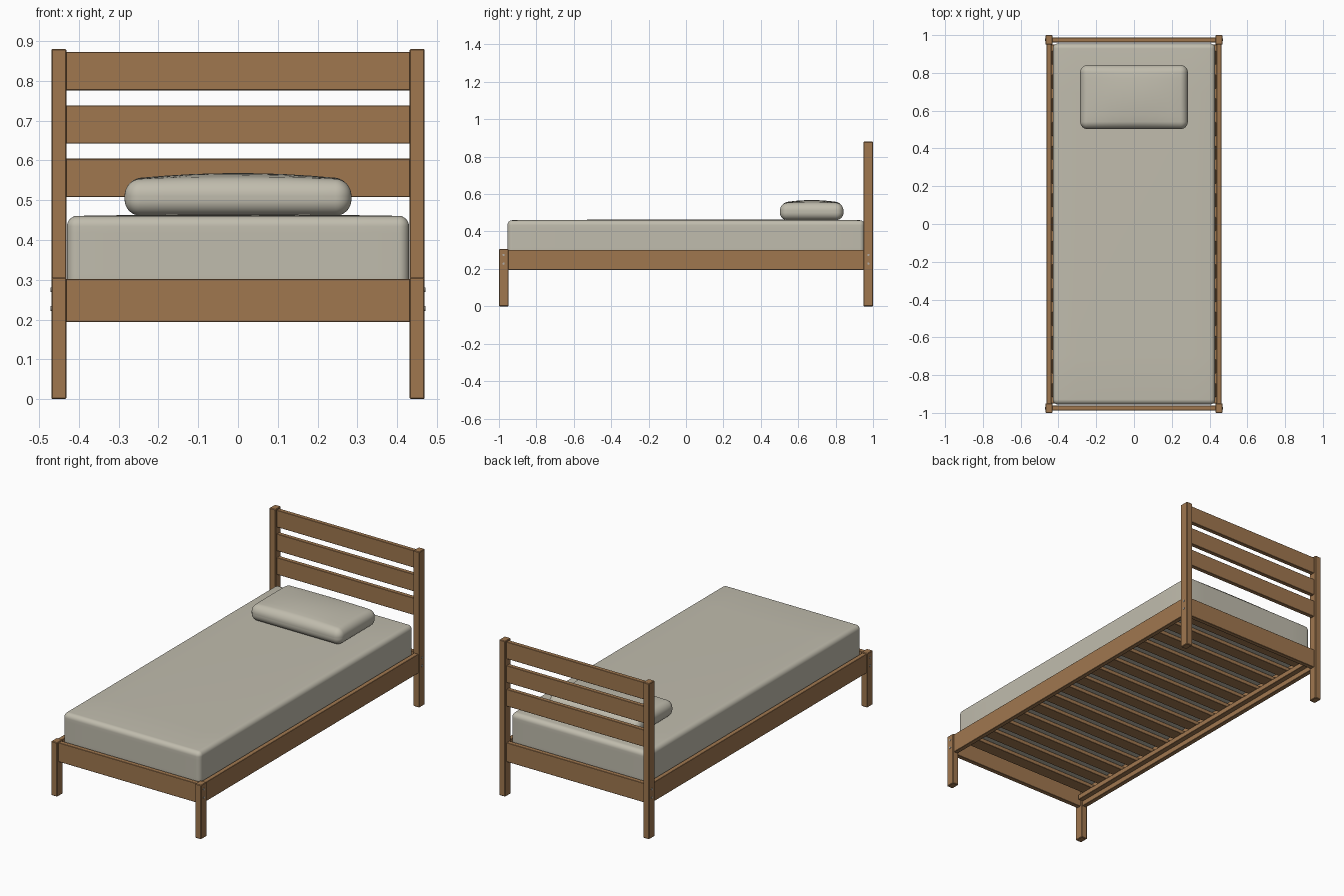
import bpy, bmesh, math
from mathutils import Vector

if "Cube" in bpy.data.objects:
    bpy.data.objects.remove(bpy.data.objects["Cube"])


def material(name, col):
    m = bpy.data.materials.new(name)
    m.diffuse_color = (*col, 1)
    m.use_nodes = True
    m.node_tree.nodes["Principled BSDF"].inputs["Base Color"].default_value = m.diffuse_color
    return m


WOOD = material("warm_wood", (0.35, 0.185, 0.078))
FABRIC = material("light_linen", (0.53, 0.505, 0.42))
METAL = material("bolt_metal", (0.45, 0.42, 0.38))


def finish(name, bm, mat):
    me = bpy.data.meshes.new(name)
    bm.to_mesh(me)
    bm.free()
    ob = bpy.data.objects.new(name, me)
    bpy.context.collection.objects.link(ob)
    me.materials.append(mat)
    return ob


def box(name, x, y, z, bevel=0.0015):
    """Board given by (min, max) ranges, with slightly eased edges."""
    bm = bmesh.new()
    bmesh.ops.create_cube(bm, size=1)
    for v in bm.verts:
        v.co = [r[0] + (c + 0.5) * (r[1] - r[0]) for c, r in zip(v.co, (x, y, z))]
    bmesh.ops.bevel(bm, geom=bm.edges[:], offset=bevel, segments=1, affect='EDGES')
    return finish(name, bm, WOOD)


def cushion(name, x, y, z, r, dome):
    """Rounded box with a gently crowned top."""
    n, k = 16, 4
    bm = bmesh.new()
    bmesh.ops.create_cube(bm, size=2)
    bmesh.ops.subdivide_edges(bm, edges=bm.edges[:], cuts=n - 1, use_grid_fill=True)
    rng = (x, y, z)
    half = [(b - a) / 2 for a, b in rng]
    mid = Vector([(a + b) / 2 for a, b in rng])

    def remap(t, h):
        i = abs(t) * n / 2
        flat = n / 2 - k
        if i <= flat:
            return math.copysign((h - r) * i / flat, t)
        return math.copysign(h - r + r * math.tan((i - flat) / k * math.pi / 4), t)

    for v in bm.verts:
        p = Vector([remap(t, h) for t, h in zip(v.co, half)])
        core = Vector([max(-(h - r), min(h - r, c)) for c, h in zip(p, half)])
        d = p - core
        if d.length > 1e-7:
            p = core + d.normalized() * r
        if p.z > 0:
            u, w = p.x / half[0], p.y / half[1]
            p.z += dome * max(0, 1 - u * u) * max(0, 1 - w * w) * p.z / half[2]
        v.co = p + mid
    for f in bm.faces:
        f.smooth = True
    return finish(name, bm, FABRIC)


def bolt(name, x, y, z):
    bm = bmesh.new()
    bmesh.ops.create_cone(bm, cap_ends=True, segments=16, radius1=0.006, radius2=0.006, depth=0.004)
    for v in bm.verts:
        v.co = (x + v.co.z, y + v.co.x, z + v.co.y)
    bmesh.ops.recalc_face_normals(bm, faces=bm.faces[:])
    return finish(name, bm, METAL)


def span(s, a, b):
    return tuple(sorted((s * a, s * b)))


# Left and right parts: posts, side rails, slat ledges, bolts
for s, side in ((-1, "left"), (1, "right")):
    box(side + "_front_post", span(s, 0.431, 0.469), (-1.0, -0.95), (0, 0.306), 0.003)
    box(side + "_back_post", span(s, 0.431, 0.469), (0.95, 1.0), (0, 0.88), 0.003)
    box(side + "_side_rail", span(s, 0.437, 0.463), (-0.951, 0.951), (0.194, 0.302))
    box(side + "_slat_ledge", span(s, 0.408, 0.438), (-0.95, 0.95), (0.222, 0.25))
    for e, end in ((-1, "front"), (1, "back")):
        for i, z in enumerate((0.228, 0.275)):
            bolt(f"{side}_{end}_bolt_{i + 1}", s * 0.4695, e * 0.975, z)

# End rails
for e, end in ((-1, "front"), (1, "back")):
    box(end + "_end_rail", (-0.432, 0.432), span(e, 0.961, 0.987), (0.194, 0.302))

# Headboard boards
for i, z in enumerate((0.508, 0.642, 0.776)):
    box(f"headboard_board_{i + 1}", (-0.432, 0.432), (0.963, 0.987), (z, z + 0.096))

# Mattress support slats
COUNT = 15
for i in range(COUNT):
    y = -0.88 + 1.76 * i / (COUNT - 1)
    box(f"support_slat_{i + 1}", (-0.434, 0.434), (y - 0.036, y + 0.036), (0.25, 0.272))

# Bedding
cushion("mattress", (-0.43, 0.43), (-0.955, 0.955), (0.272, 0.46), 0.026, 0.004)
cushion("pillow", (-0.285, 0.285), (0.502, 0.842), (0.461, 0.552), 0.04, 0.016)
